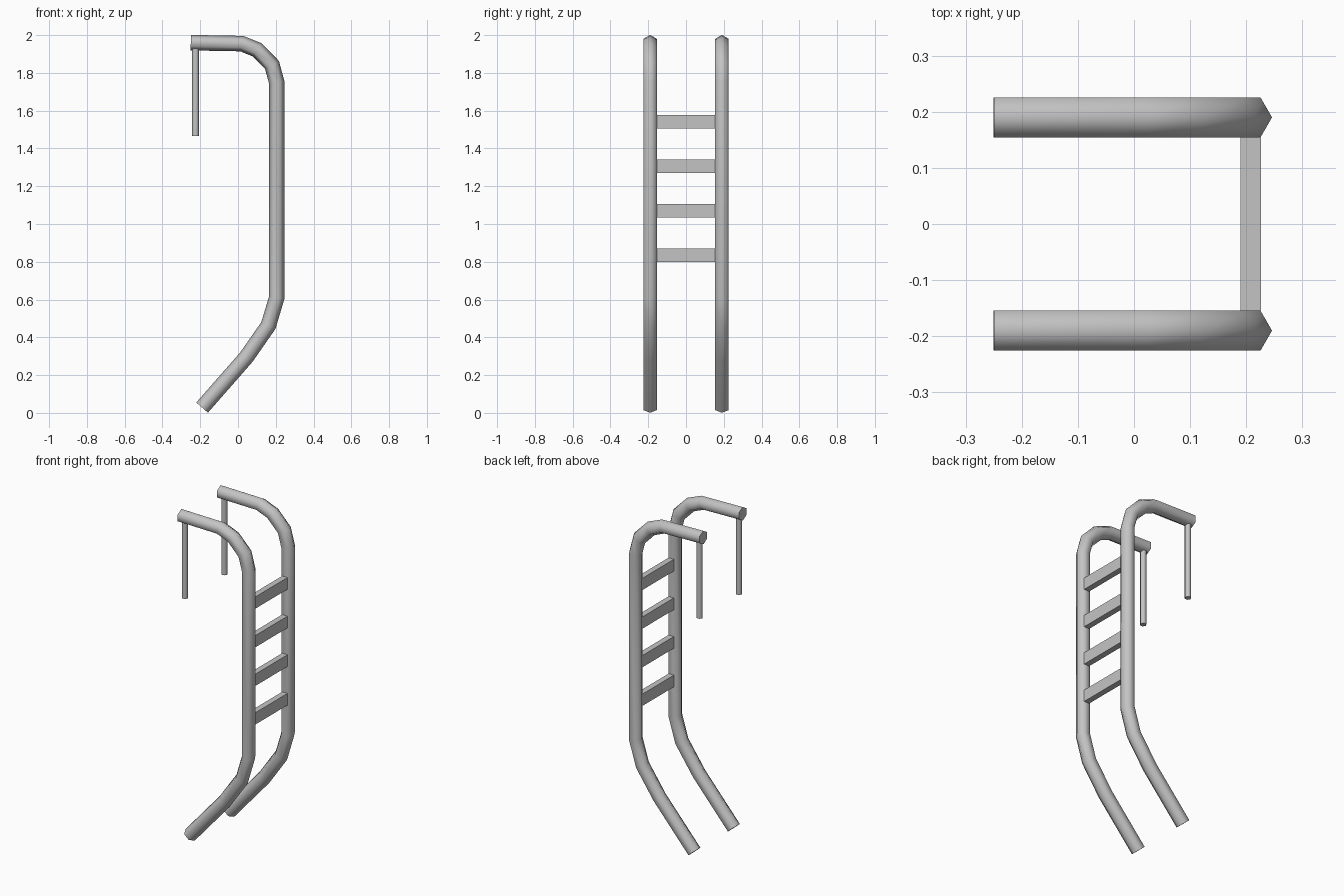
import bpy, bmesh, math
from mathutils import Vector

cube = bpy.data.objects.get("Cube")
if cube:
    bpy.data.objects.remove(cube, do_unlink=True)

GREY = (0.55, 0.55, 0.55, 1.0)
metal = bpy.data.materials.new("grey metal")
metal.use_nodes = True
metal.diffuse_color = GREY
metal.node_tree.nodes["Principled BSDF"].inputs["Base Color"].default_value = GREY

SIDES = 6
RAIL_Y = 0.19
RAIL_R = 0.041


def make_object(name, bm, smooth):
    bmesh.ops.recalc_face_normals(bm, faces=bm.faces)
    mesh = bpy.data.meshes.new(name)
    bm.to_mesh(mesh)
    bm.free()
    mesh.materials.append(metal)
    obj = bpy.data.objects.new(name, mesh)
    bpy.context.collection.objects.link(obj)
    if smooth:
        bpy.ops.object.select_all(action='DESELECT')
        obj.select_set(True)
        bpy.context.view_layer.objects.active = obj
        bpy.ops.object.shade_smooth_by_angle(angle=math.radians(70))
    return obj


def tube(name, path, radius, y):
    """Hexagonal tube with mitred joints along (x, z) points at a fixed y."""
    bm = bmesh.new()
    pts = [Vector((x, y, z)) for x, z in path]
    side = Vector((0, 1, 0))
    rings = []
    for i, p in enumerate(pts):
        before = (p - pts[max(i - 1, 0)]).normalized()
        after = (pts[min(i + 1, len(pts) - 1)] - p).normalized()
        tangent = (before + after).normalized()
        mitre = 1 / max(tangent.dot(before), tangent.dot(after))
        out = tangent.cross(side) * mitre
        ring = []
        for k in range(SIDES):
            a = math.tau * k / SIDES
            ring.append(bm.verts.new(p + radius * (out * math.cos(a) + side * math.sin(a))))
        rings.append(ring)
    for r0, r1 in zip(rings, rings[1:]):
        for k in range(SIDES):
            n = (k + 1) % SIDES
            bm.faces.new((r0[k], r0[n], r1[n], r1[k]))
    bm.faces.new(rings[0])
    bm.faces.new(rings[-1])
    return make_object(name, bm, True)


def box(name, lo, hi):
    bm = bmesh.new()
    bmesh.ops.create_cube(bm, size=1)
    for v in bm.verts:
        v.co = Vector([(a + b) / 2 + c * (b - a) for a, b, c in zip(lo, hi, v.co)])
    return make_object(name, bm, False)


# Side rails: top arm, bend, upright and slanted foot
RAIL = [(-0.25, 1.96), (0.02, 1.955), (0.102, 1.922), (0.18, 1.842), (0.205, 1.75),
        (0.205, 0.61), (0.161, 0.463), (0.045, 0.296), (-0.19, 0.028)]
for label, y in (("front", -RAIL_Y), ("back", RAIL_Y)):
    tube(label + "_rail", RAIL, RAIL_R, y)
    # Thin rod hanging from the end of the arm
    tube(label + "_hanging_rod", [(-0.225, 1.95), (-0.225, 1.466)], 0.019, y)

# Flat steps between the rails
half = RAIL_Y - RAIL_R * math.cos(math.pi / SIDES)
for i in range(4):
    z = 0.835 + i * 0.2357
    box("step_%d" % (i + 1), (0.19, -half, z - 0.036), (0.226, half, z + 0.036))
